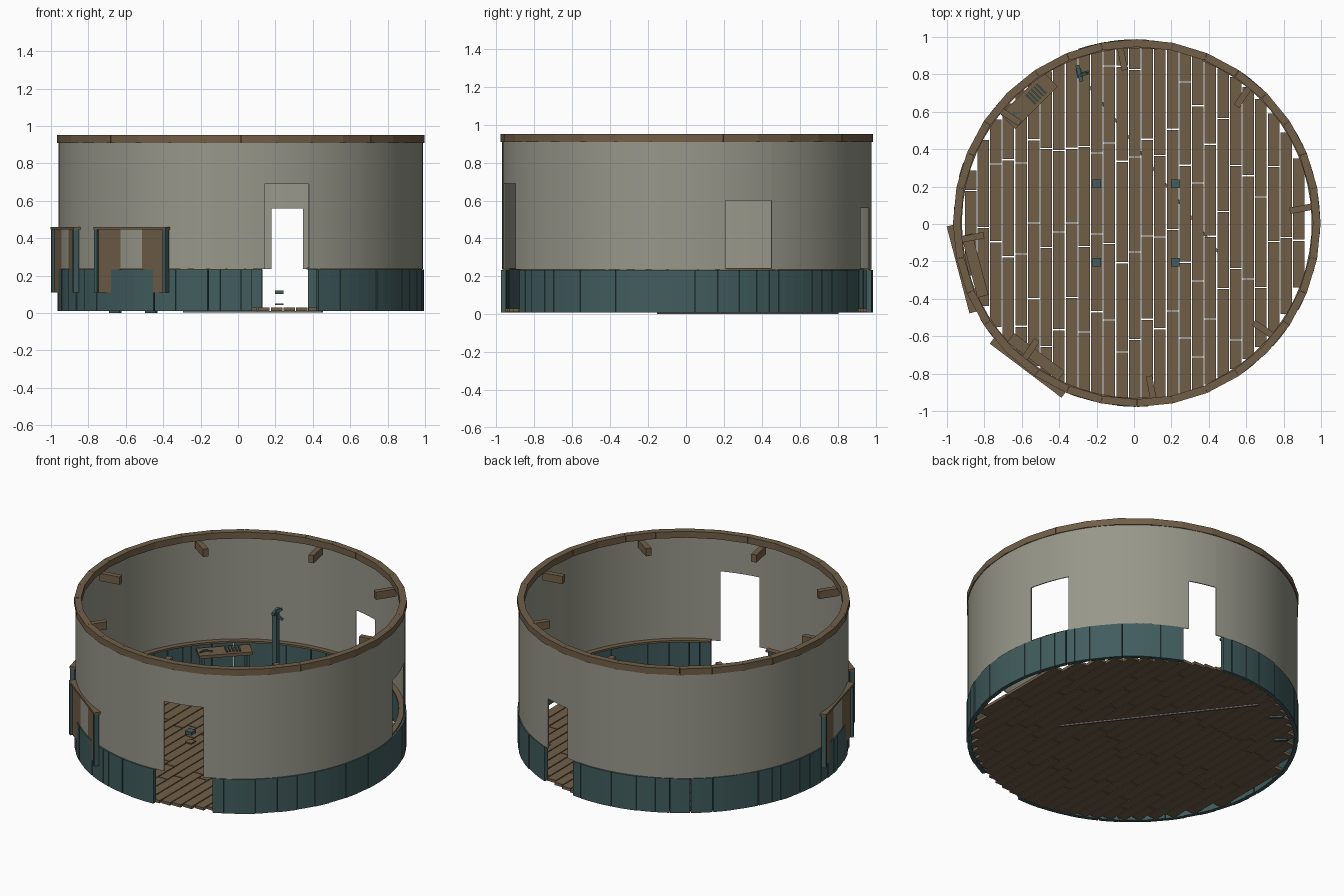
import bpy, bmesh, math, random
from mathutils import Matrix, Vector

if "Cube" in bpy.data.objects:
    bpy.data.objects.remove(bpy.data.objects["Cube"])

random.seed(4)
CX, CY = 0.015, 0.005
R = 0.975


def material(name, rgb):
    m = bpy.data.materials.new(name)
    m.diffuse_color = (*rgb, 1)
    m.use_nodes = True
    m.node_tree.nodes["Principled BSDF"].inputs["Base Color"].default_value = m.diffuse_color
    return m


WOOD = material("brown wood", (0.165, 0.113, 0.065))
TEAL = material("teal paint", (0.053, 0.107, 0.110))
PLASTER = material("grey plaster", (0.31, 0.31, 0.255))
METAL = material("grey metal", (0.20, 0.20, 0.185))


def finish(bm, name, mat, smooth=False):
    bmesh.ops.recalc_face_normals(bm, faces=bm.faces)
    me = bpy.data.meshes.new(name)
    bm.to_mesh(me)
    bm.free()
    me.materials.append(mat)
    ob = bpy.data.objects.new(name, me)
    bpy.context.collection.objects.link(ob)
    if smooth:
        bpy.context.view_layer.objects.active = ob
        ob.select_set(True)
        bpy.ops.object.shade_smooth_by_angle(angle=math.radians(30))
        ob.select_set(False)
    return ob


def add_box(bm, center, size, yaw=0.0, tilt=0.0):
    m = (Matrix.Translation(center) @ Matrix.Rotation(yaw, 4, 'Z')
         @ Matrix.Rotation(tilt, 4, 'Y') @ Matrix.Diagonal((*size, 1)))
    bmesh.ops.create_cube(bm, size=1, matrix=m)


def add_arc(bm, a0, a1, r0, r1, z0, z1, step=5.625):
    """Curved block between two angles in degrees."""
    n = max(1, round((a1 - a0) / step))
    rows = []
    for i in range(n + 1):
        a = math.radians(a0 + (a1 - a0) * i / n)
        c, s = math.cos(a), math.sin(a)
        rows.append([bm.verts.new((CX + r * c, CY + r * s, z))
                     for r, z in ((r0, z0), (r1, z0), (r1, z1), (r0, z1))])
    for p, q in zip(rows, rows[1:]):
        for k in range(4):
            bm.faces.new((p[k], p[(k + 1) % 4], q[(k + 1) % 4], q[k]))
    bm.faces.new(rows[0])
    bm.faces.new(rows[-1][::-1])


def around(angle, r, along=0.0, z=0.0):
    """Point at radius r along an angle, shifted sideways."""
    c, s = math.cos(angle), math.sin(angle)
    return Vector((CX + r * c - along * s, CY + r * s + along * c, z))


# Plaster wall: full-height stretches, and lintels above the openings
bm = bmesh.new()
openings = [(-82.6, -68.0, 0.69), (12.1, 27.2, 0.60), (69.9, 80.3, 0.56)]
for i, (a0, a1, top) in enumerate(openings):
    nxt = openings[i + 1][0] if i < 2 else openings[0][0] + 360
    add_arc(bm, a1, nxt, R - 0.006, R, 0.235, 0.915, 3)
    add_arc(bm, a0, a1, R - 0.006, R, top, 0.915, 3)
finish(bm, "plaster_wall", PLASTER, True)

# Wainscot planks of uneven width, and the cap rail, both broken at the doors
planks, cap = bmesh.new(), bmesh.new()
for start, end in ((-64.8, 68.0), (83.2, 273.8)):
    add_arc(cap, start, end, 0.935, R - 0.007, 0.232, 0.244)
    a = start
    while a < end - 0.1:
        b = a + random.uniform(3.0, 7.5)
        if end - b < 2.5:
            b = end
        shift = random.uniform(-0.003, 0.003)
        gap = 0.35 if random.random() < 0.1 else 0.1
        add_arc(planks, a, b - gap, 0.955 + shift, 0.98 + shift, 0.01, 0.234, 3)
        a = b
finish(planks, "wainscot_planks", TEAL)
finish(cap, "wainscot_cap", WOOD)

# Top ring of straight timber segments
bm = bmesh.new()
for i in range(32):
    add_arc(bm, i * 11.25, (i + 1) * 11.25 - 0.05, 0.942, 0.983, 0.91, 0.952, 12)
finish(bm, "top_ring", WOOD)

# Short beam stubs pointing inward
bm = bmesh.new()
for i in range(8):
    a = math.radians(5 + 45 * i)
    add_box(bm, around(a, 0.885, 0, 0.885), (0.13, 0.034, 0.05), a + math.radians(6))
finish(bm, "beam_stubs", WOOD)

# Floor boards with staggered joints
bm = bmesh.new()
pitch, gap = 0.0675, 0.006
for k in range(-13, 14):
    x0 = -0.03 + pitch * k
    far = max(abs(x0 - CX), abs(x0 + pitch - CX))
    if far > 0.95:
        continue
    half = math.sqrt(0.965 ** 2 - far ** 2)
    y, end = CY - half, CY + half
    length = random.uniform(0.15, 0.5)
    while y < end - 0.01:
        stop = min(y + length, end)
        if end - stop < 0.1:
            stop = end
        add_box(bm, (x0 + pitch / 2, (y + stop) / 2, 0.02),
                (pitch - gap, stop - y - gap, 0.018))
        y = stop
        length = random.uniform(0.38, 0.56)
finish(bm, "floor_boards", WOOD)

# Pipe running beneath the floor
bm = bmesh.new()
p, q = Vector((-0.29, 0.80, 0.006)), Vector((0.45, -0.15, 0.006))
d = q - p
add_box(bm, (p + q) / 2, (d.length, 0.012, 0.008), math.atan2(d.y, d.x))
finish(bm, "floor_pipe", METAL)

# Four raised blocks, with a wood plate under each
blocks, plates = bmesh.new(), bmesh.new()
for x in (-0.2, 0.22):
    for y in (-0.205, 0.215):
        add_box(blocks, (x, y, 0.111), (0.046, 0.046, 0.02))
        add_box(plates, (x, y, 0.047), (0.046, 0.046, 0.008))
finish(blocks, "raised_blocks", TEAL)
finish(plates, "block_plates", WOOD)

# Two flat window frames set against the curved wall
wood, paint = bmesh.new(), bmesh.new()
for deg in (194.7, 233.0):
    a = math.radians(deg)
    add_box(wood, around(a, 0.968, 0, 0.453), (0.04, 0.48, 0.014), a)
    add_box(wood, around(a, 0.895, 0, 0.43), (0.06, 0.34, 0.015), a)
    for s in (-1, 1):
        add_box(wood, around(a, 0.966, s * 0.147, 0.278), (0.012, 0.15, 0.336), a)
        add_box(paint, around(a, 0.972, s * 0.23, 0.278), (0.03, 0.02, 0.336), a)
finish(wood, "window_panels", WOOD)
finish(paint, "window_posts", TEAL)

# Work table with slab legs, a rack and a folded tool on top
yaw = math.radians(45)
along = Vector((math.cos(yaw), math.sin(yaw), 0))
mid = Vector((-0.56, 0.66, 0))
top, legs, rack = bmesh.new(), bmesh.new(), bmesh.new()
add_box(top, mid + Vector((0, 0, 0.207)), (0.32, 0.11, 0.02), yaw)
for s in (-1, 1):
    add_box(legs, mid + along * s * 0.135 + Vector((0, 0, 0.099)),
            (0.015, 0.08, 0.198), yaw)
for i in range(5):
    add_box(rack, mid + along * (0.01 + 0.02 * i) + Vector((0, 0, 0.222)),
            (0.009, 0.07, 0.01), yaw)
for turn, off in ((20, -0.10), (75, -0.125)):
    add_box(rack, mid + along * off + Vector((0, 0, 0.221)),
            (0.06, 0.008, 0.008), math.radians(turn))
finish(top, "table_top", WOOD)
finish(legs, "table_legs", TEAL)
finish(rack, "table_rack", TEAL)

# Water pump: post, spout and handle
bm = bmesh.new()
turn = math.radians(15)
add_box(bm, (-0.292, 0.805, 0.25), (0.03, 0.05, 0.46), turn)
add_box(bm, (-0.292, 0.805, 0.485), (0.02, 0.09, 0.016), turn)
add_box(bm, (-0.272, 0.80, 0.495), (0.06, 0.014, 0.016), turn, math.radians(-35))
add_box(bm, (-0.262, 0.81, 0.45), (0.04, 0.012, 0.014), turn, math.radians(35))
finish(bm, "water_pump", TEAL)
